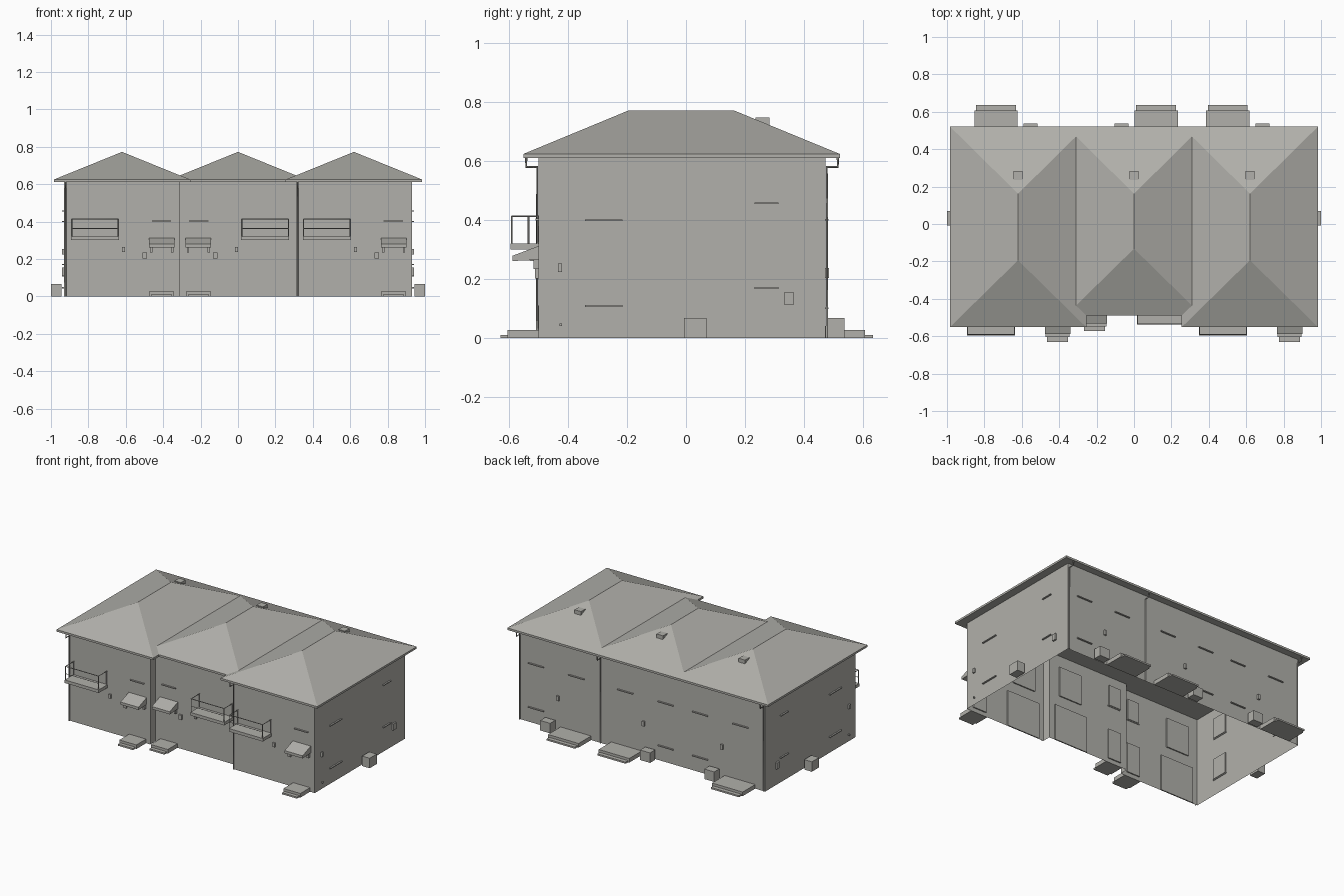
import bpy, bmesh
from mathutils import Vector

cube = bpy.data.objects.get("Cube")
if cube:
    bpy.data.objects.remove(cube, do_unlink=True)

mat = bpy.data.materials.new("warm_grey")
GREY = (0.44, 0.435, 0.405, 1)
mat.use_nodes = True
mat.diffuse_color = GREY
mat.node_tree.nodes["Principled BSDF"].inputs["Base Color"].default_value = GREY

SIDE, BACK, FRONT, RECESSED = 0.93, 0.473, -0.5, -0.443
PARTY, TOP = 0.313, 0.615


def finish(name, bm):
    mesh = bpy.data.meshes.new(name)
    bm.to_mesh(mesh)
    bm.free()
    mesh.materials.append(mat)
    ob = bpy.data.objects.new(name, mesh)
    bpy.context.collection.objects.link(ob)
    return ob


def box(name, xs, ys, zs):
    bm = bmesh.new()
    lo = Vector(min(p) for p in (xs, ys, zs))
    hi = Vector(max(p) for p in (xs, ys, zs))
    bmesh.ops.create_cube(bm, size=1)
    for v in bm.verts:
        v.co = (lo + hi) / 2 + v.co * (hi - lo)
    return finish(name, bm)


def prism(name, profile, xs):
    """Extrude a y-z profile along x."""
    bm = bmesh.new()
    x0, x1 = sorted(xs)
    face = bm.faces.new([bm.verts.new((x0, y, z)) for y, z in profile])
    new = bmesh.ops.extrude_face_region(bm, geom=[face], use_keep_orig=True)["geom"]
    bmesh.ops.translate(bm, verts=[g for g in new if isinstance(g, bmesh.types.BMVert)],
                        vec=(x1 - x0, 0, 0))
    bmesh.ops.recalc_face_normals(bm, faces=bm.faces)
    return finish(name, bm)


def pipe(name, points, radius=0.004):
    curve = bpy.data.curves.new(name, "CURVE")
    curve.dimensions = "3D"
    curve.bevel_depth, curve.bevel_resolution = radius, 0
    curve.use_fill_caps = True
    spline = curve.splines.new("POLY")
    spline.points.add(len(points) - 1)
    for p, co in zip(spline.points, points):
        p.co = (*co, 1)
    curve.materials.append(mat)
    ob = bpy.data.objects.new(name, curve)
    bpy.context.collection.objects.link(ob)


def wall(name, axis, start, end, level, openings=()):
    """Flat wall along an axis; openings (a, b, z0, z1, has_sill) are recessed."""
    sign = 1 if end > start else -1
    along = Vector((sign, 0, 0)) if axis == "x" else Vector((0, sign, 0))
    out = along.cross(Vector((0, 0, 1)))

    def place(c, z):
        return (c, level, z) if axis == "x" else (level, c, z)

    cuts = sorted({start, end, *(o[0] for o in openings), *(o[1] for o in openings)},
                  reverse=sign < 0)
    rows = sorted({0, TOP, *(o[2] for o in openings), *(o[3] for o in openings)})
    bm = bmesh.new()
    grid = [[bm.verts.new(place(c, z)) for c in cuts] for z in rows]
    for j in range(len(rows) - 1):
        for i in range(len(cuts) - 1):
            bm.faces.new((grid[j][i], grid[j][i + 1], grid[j + 1][i + 1], grid[j + 1][i]))
    for a, b, z0, z1, sill in openings:
        a, b = sorted((a, b))
        inside = []
        for f in bm.faces:
            m = f.calc_center_median()
            c = m.x if axis == "x" else m.y
            if a < c < b and z0 < m.z < z1 and abs(f.normal.z) < 0.5:
                inside.append(f)
        new = bmesh.ops.extrude_face_region(bm, geom=inside)["geom"]
        bmesh.ops.translate(bm, verts=[g for g in new if isinstance(g, bmesh.types.BMVert)],
                            vec=out * -0.008)
        if sill:
            depth = (level - 0.004 * (out.x + out.y), level + 0.01 * (out.x + out.y))
            span, zs = (a - 0.006, b + 0.006), (z0 - 0.006, z0)
            if axis == "x":
                box("window_sill", span, depth, zs)
            else:
                box("window_sill", depth, span, zs)
    bmesh.ops.recalc_face_normals(bm, faces=[])
    finish(name, bm)


def roof(cx, front, back=0.522, half=0.365):
    """Hipped roof with a thin fascia."""
    bm = bmesh.new()
    corners = [(cx - half, front), (cx + half, front), (cx + half, back), (cx - half, back)]
    low = [bm.verts.new((x, y, 0.611)) for x, y in corners]
    eave = [bm.verts.new((x, y, 0.625)) for x, y in corners]
    r0 = bm.verts.new((cx, front + 0.358, 0.773))
    r1 = bm.verts.new((cx, back - 0.36, 0.773))
    for i in range(4):
        k = (i + 1) % 4
        bm.faces.new((low[i], low[k], eave[k], eave[i]))
    for ring in (low[::-1], (eave[0], eave[1], r0), (eave[1], eave[2], r1, r0),
                 (eave[2], eave[3], r1), (eave[3], eave[0], r0, r1)):
        bm.faces.new(ring)
    finish("hipped_roof", bm)


# Three houses: centre, mirror sign, front wall depth
units = [(-0.62, 1, FRONT), (0, -1, RECESSED), (0.62, 1, FRONT)]
back_openings = []

for cx, m, yf in units:
    def X(a, b):
        return tuple(sorted((cx + m * a, cx + m * b)))

    # Front wall with window, balcony door, garage and entrance
    x0 = -SIDE if cx < 0 else (PARTY if cx > 0 else -PARTY)
    x1 = SIDE if cx > 0 else (-PARTY if cx < 0 else PARTY)
    wall("front_wall", "x", x0, x1, yf, [
        (*X(0.165, 0.256), 0.406, 0.548, True),
        (*X(-0.235, -0.06), 0.324, 0.53, False),
        (*X(-0.27, -0.015), 0, 0.25, False),
        (*X(0.16, 0.26), 0.028, 0.235, False)])
    back_openings += [
        (*X(0.128, 0.232), 0.405, 0.54, True),
        (*X(-0.178, -0.073), 0.405, 0.54, True),
        (*X(0.128, 0.232), 0.105, 0.245, True),
        (*X(-0.21, -0.03), 0.028, 0.245, False)]

    roof(cx, yf - 0.052 if cx else -0.49)
    box("roof_vent", (cx - 0.024, cx + 0.024), (0.235, 0.283), (0.715, 0.749))

    # Balcony with railing
    bx = X(-0.273, -0.016)
    yo = yf - 0.095
    box("balcony_slab", bx, (yf, yo), (0.301, 0.322))
    a, b, yr = bx[0] + 0.004, bx[1] - 0.004, yo + 0.004
    pipe("balcony_rail", [(a, yf, 0.414), (a, yr, 0.414), (b, yr, 0.414), (b, yf, 0.414)], 0.003)
    pipe("balcony_middle_rail", [(a, yr, 0.364), (b, yr, 0.364)], 0.002)
    for x in (a, b):
        for y in (yr, yf - 0.004):
            pipe("balcony_post", [(x, y, 0.32), (x, y, 0.414)], 0.003)

    # Entrance canopy, brackets and steps
    prism("entrance_canopy", [(yf, 0.313), (yf - 0.088, 0.28), (yf - 0.088, 0.262),
                              (yf, 0.266)], X(0.144, 0.28))
    for o in (0.15, 0.262):
        box("canopy_bracket", X(o, o + 0.012), (yf, yf - 0.018), (0.235, 0.268))
    box("front_upper_step", X(0.147, 0.275), (yf, yf - 0.105), (0, 0.028))
    box("front_lower_step", X(0.155, 0.267), (yf - 0.1, yf - 0.13), (0, 0.011))
    box("mailbox", X(0.11, 0.133), (yf, yf - 0.012), (0.203, 0.235))
    box("front_lamp", X(0, 0.015), (yf, yf - 0.012), (0.238, 0.265))

    # Back steps, cooling unit and lamp
    box("back_upper_step", X(-0.234, -0.003), (BACK, 0.608), (0, 0.028))
    box("back_lower_step", X(-0.225, -0.012), (0.6, 0.635), (0, 0.011))
    box("back_cooling_unit", X(0.03, 0.105), (0.482, 0.538), (0, 0.068))
    box("back_lamp", X(0.005, 0.022), (BACK, BACK + 0.012), (0.205, 0.238))

wall("back_wall", "x", SIDE, -SIDE, BACK, back_openings)

# Cheeks beside the recessed middle house
wall("left_cheek", "y", RECESSED, FRONT, PARTY)
wall("right_cheek", "y", FRONT, RECESSED, -PARTY)

# Side walls and their fittings
side_openings = [(-0.337, -0.222, 0.403, 0.542, True), (-0.337, -0.222, 0.112, 0.254, True),
                 (0.239, 0.307, 0.461, 0.535, True), (0.239, 0.307, 0.173, 0.244, True)]
wall("left_wall", "y", FRONT, BACK, SIDE, side_openings)
wall("right_wall", "y", BACK, FRONT, -SIDE, side_openings)
for s in (-1, 1):
    out = (s * SIDE, s * (SIDE + 0.012))
    box("side_cooling_unit", (s * 0.943, s), (-0.007, 0.07), (0, 0.068))
    box("meter_box", out, (0.334, 0.364), (0.112, 0.156))
    box("side_lamp", out, (-0.435, -0.42), (0.224, 0.254))
    box("side_tap", out, (-0.429, -0.421), (0.042, 0.05))

# Downpipes with elbows below the eaves
for wall_y, s, places in ((FRONT, -1, (-0.922, 0.32)), (BACK, 1, (-0.922, 0.31, 0.922))):
    near, far = wall_y + s * 0.005, wall_y + s * 0.042
    for x in places:
        pipe("downpipe", [(x, far, 0.615), (x, far, 0.581), (x, near, 0.581), (x, near, 0)])
